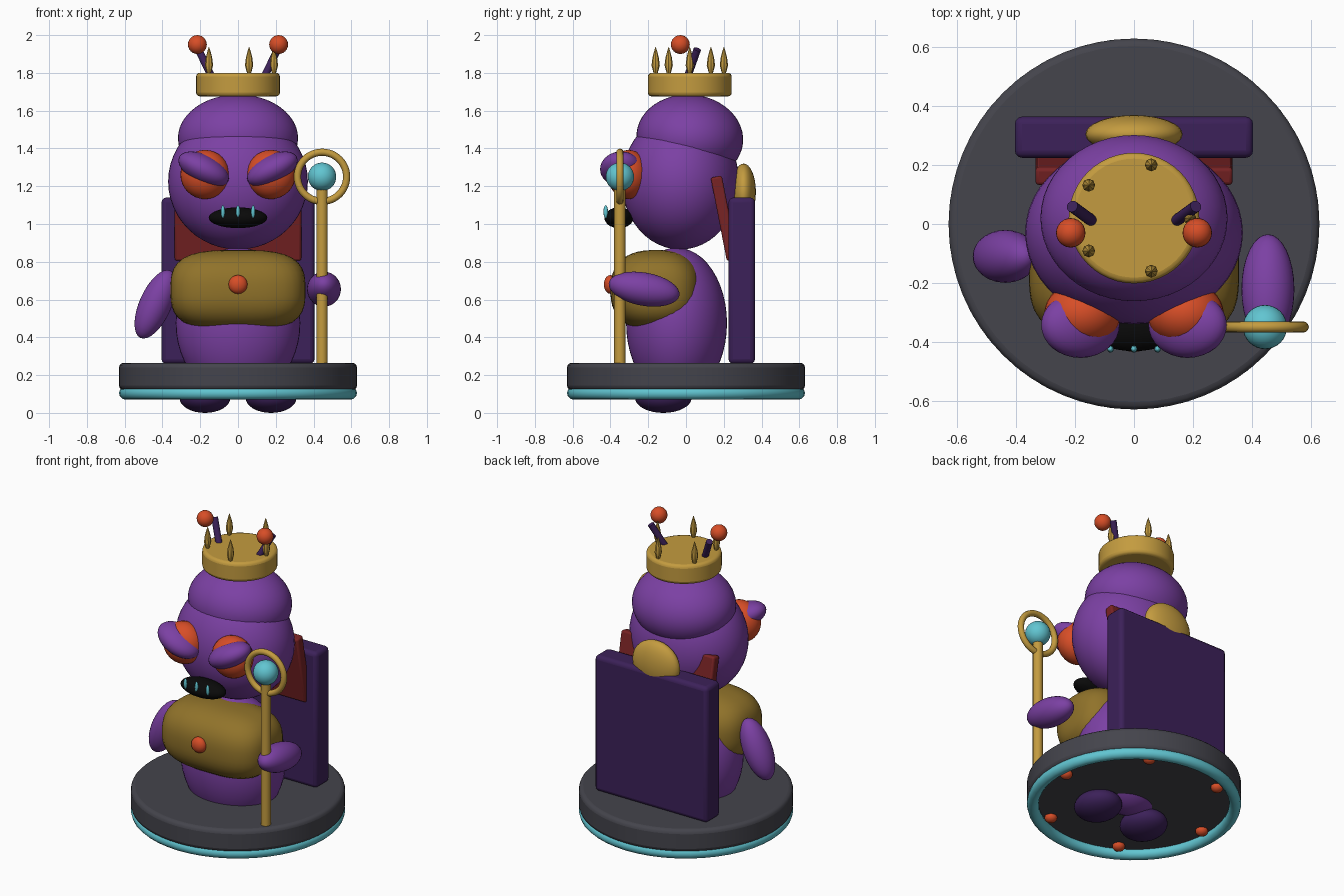
import bpy, math
from math import radians, sin, cos, pi
from mathutils import Vector

if "Cube" in bpy.data.objects:
    bpy.data.objects.remove(bpy.data.objects["Cube"])


def material(name, rgb):
    m = bpy.data.materials.new(name)
    m.diffuse_color = (*rgb, 1)
    m.use_nodes = True
    m.node_tree.nodes["Principled BSDF"].inputs["Base Color"].default_value = m.diffuse_color
    return m


PURPLE = material("purple", (0.20, 0.052, 0.37))
DARK = material("dark_purple", (0.045, 0.015, 0.10))
GOLD = material("gold", (0.55, 0.33, 0.05))
OLIVE = material("dull_gold", (0.28, 0.17, 0.023))
ORANGE = material("orange_red", (0.68, 0.075, 0.02))
CYAN = material("cyan", (0.12, 0.56, 0.64))
RED = material("deep_red", (0.19, 0.017, 0.018))
GREY = material("slate_grey", (0.058, 0.058, 0.072))
BLACK = material("black", (0.003, 0.003, 0.003))


def finish(name, mat, bevel=0, segments=3):
    o = bpy.context.object
    o.name = name
    o.data.materials.append(mat)
    bpy.ops.object.transform_apply(location=False, rotation=False, scale=True)
    if bevel:
        b = o.modifiers.new("bevel", "BEVEL")
        b.width, b.segments = bevel, segments
    bpy.ops.object.shade_smooth_by_angle(angle=radians(40))
    return o


def ball(name, mat, loc, radii, rot=(0, 0, 0), seg=32):
    bpy.ops.mesh.primitive_uv_sphere_add(segments=seg, ring_count=seg // 2, radius=1, location=loc,
                                         rotation=[radians(a) for a in rot])
    bpy.context.object.scale = radii
    return finish(name, mat)


def box(name, mat, loc, size, bevel, rot=(0, 0, 0)):
    bpy.ops.mesh.primitive_cube_add(size=1, location=loc, rotation=[radians(a) for a in rot])
    bpy.context.object.scale = size
    return finish(name, mat, bevel)


def disc(name, mat, loc, radius, depth, bevel=0, seg=48):
    bpy.ops.mesh.primitive_cylinder_add(vertices=seg, radius=radius, depth=depth, location=loc)
    return finish(name, mat, bevel)


def ring(name, mat, loc, major, minor, rot=(0, 0, 0)):
    bpy.ops.mesh.primitive_torus_add(major_segments=48, minor_segments=12, major_radius=major,
                                     minor_radius=minor, location=loc,
                                     rotation=[radians(a) for a in rot])
    return finish(name, mat)


def rod(name, mat, a, b, radius, seg=16):
    a, b = Vector(a), Vector(b)
    bpy.ops.mesh.primitive_cylinder_add(vertices=seg, radius=radius, depth=(b - a).length,
                                        location=(a + b) / 2,
                                        rotation=(b - a).to_track_quat('Z', 'Y').to_euler())
    return finish(name, mat)


def spike(name, mat, loc, profile, seg=8):
    """Turned spike from (radius, height) points."""
    verts = [(r * cos(2 * pi * k / seg), r * sin(2 * pi * k / seg), z)
             for r, z in profile for k in range(seg)]
    faces = [(i * seg + k, i * seg + (k + 1) % seg, (i + 1) * seg + (k + 1) % seg, (i + 1) * seg + k)
             for i in range(len(profile) - 1) for k in range(seg)]
    faces += [tuple(reversed(range(seg))), tuple(range(len(verts) - seg, len(verts)))]
    me = bpy.data.meshes.new(name)
    me.from_pydata(verts, [], faces)
    o = bpy.data.objects.new(name, me)
    o.location = loc
    bpy.context.collection.objects.link(o)
    bpy.ops.object.select_all(action='DESELECT')
    o.select_set(True)
    bpy.context.view_layer.objects.active = o
    return finish(name, mat)


# Hovering platform with glowing rim and underside studs
disc("platform", GREY, (0, 0, 0.1925), 0.63, 0.145, 0.025, 64)
ring("platform_rim", CYAN, (0, 0, 0.105), 0.595, 0.035)
for i in range(6):
    a = i * pi / 3
    ball("underside_stud", ORANGE, (0.52 * cos(a), 0.52 * sin(a), 0.112), (0.038, 0.038, 0.03), seg=16)

# Throne
box("throne_back", DARK, (0, 0.295, 0.70), (0.81, 0.14, 0.88), 0.025)
box("throne_cushion", RED, (0, 0.203, 1.03), (0.67, 0.06, 0.45), 0.012, (11, 0, 0))
ball("throne_ornament", GOLD, (0, 0.305, 1.17), (0.165, 0.065, 0.15))

# Body and rounded, boxy belly
ball("body", PURPLE, (0, -0.05, 0.475), (0.33, 0.267, 0.40), seg=48)
belly = ball("belly", OLIVE, (0, -0.16, 0.65), (1, 1, 1), seg=48)
for v in belly.data.vertices:
    x, y, z = (abs(c) for c in v.co)
    f = ((y ** 2.5 + z ** 2.5) ** (3.2 / 2.5) + x ** 3.2) ** (1 / 3.2)
    v.co = Vector((v.co.x * 0.357, v.co.y * 0.24, v.co.z * 0.212)) / f
ball("belly_button", ORANGE, (0, -0.40, 0.68), (0.05, 0.035, 0.05), seg=20)

# Arms
ball("resting_arm", PURPLE, (-0.437, -0.11, 0.575), (0.085, 0.09, 0.195), (0, 24, 0))
ball("staff_arm", PURPLE, (0.455, -0.222, 0.655), (0.09, 0.19, 0.088), (-10, 0, 0))

# Head with upper dome
ball("head", PURPLE, (0, -0.03, 1.225), (0.37, 0.31, 0.36), seg=48)
ball("head_dome", PURPLE, (0, 0.02, 1.455), (0.318, 0.283, 0.23), (-5, 0, 0), seg=48)

# Mirrored feet, eyes, eyelids and antennae
for s in (-1, 1):
    ball("foot", DARK, (s * 0.175, -0.12, 0.08), (0.135, 0.15, 0.08))
    ball("eye", ORANGE, (s * 0.175, -0.305, 1.262), (0.13, 0.11, 0.13))
    ball("eyelid", PURPLE, (s * 0.182, -0.343, 1.29), (0.145, 0.112, 0.075), (0, -s * 27, 0))
    rod("antenna_stalk", DARK, (s * 0.135, 0.005, 1.77), (s * 0.21, 0.06, 1.925), 0.02)
    ball("antenna_tip", ORANGE, (s * 0.215, -0.03, 1.95), (0.05, 0.05, 0.05), seg=24)

# Mouth and teeth
ball("mouth", BLACK, (0, -0.355, 1.033), (0.155, 0.077, 0.055))
for x in (-0.08, 0, 0.08):
    ball("tooth", CYAN, (x, -0.425, 1.065), (0.011, 0.012, 0.035), seg=12)

# Crown with a circle of spikes
disc("crown_band", GOLD, (0, 0.02, 1.738), 0.222, 0.125, 0.02)
for i in range(5):
    a = i * 2 * pi / 5
    spike("crown_spike", GOLD, (0.19 * cos(a), 0.02 + 0.19 * sin(a), 1.79),
          [(0.008, 0), (0.014, 0.02), (0.022, 0.05), (0.017, 0.09), (0.008, 0.125), (0.001, 0.147)])

# Staff with ringed orb
rod("staff", GOLD, (0.445, -0.35, 0.25), (0.445, -0.35, 1.19), 0.03)
ring("staff_ring", GOLD, (0.445, -0.35, 1.25), 0.13, 0.019, (90, 0, 0))
ball("staff_orb", CYAN, (0.445, -0.35, 1.25), (0.075, 0.075, 0.075))
